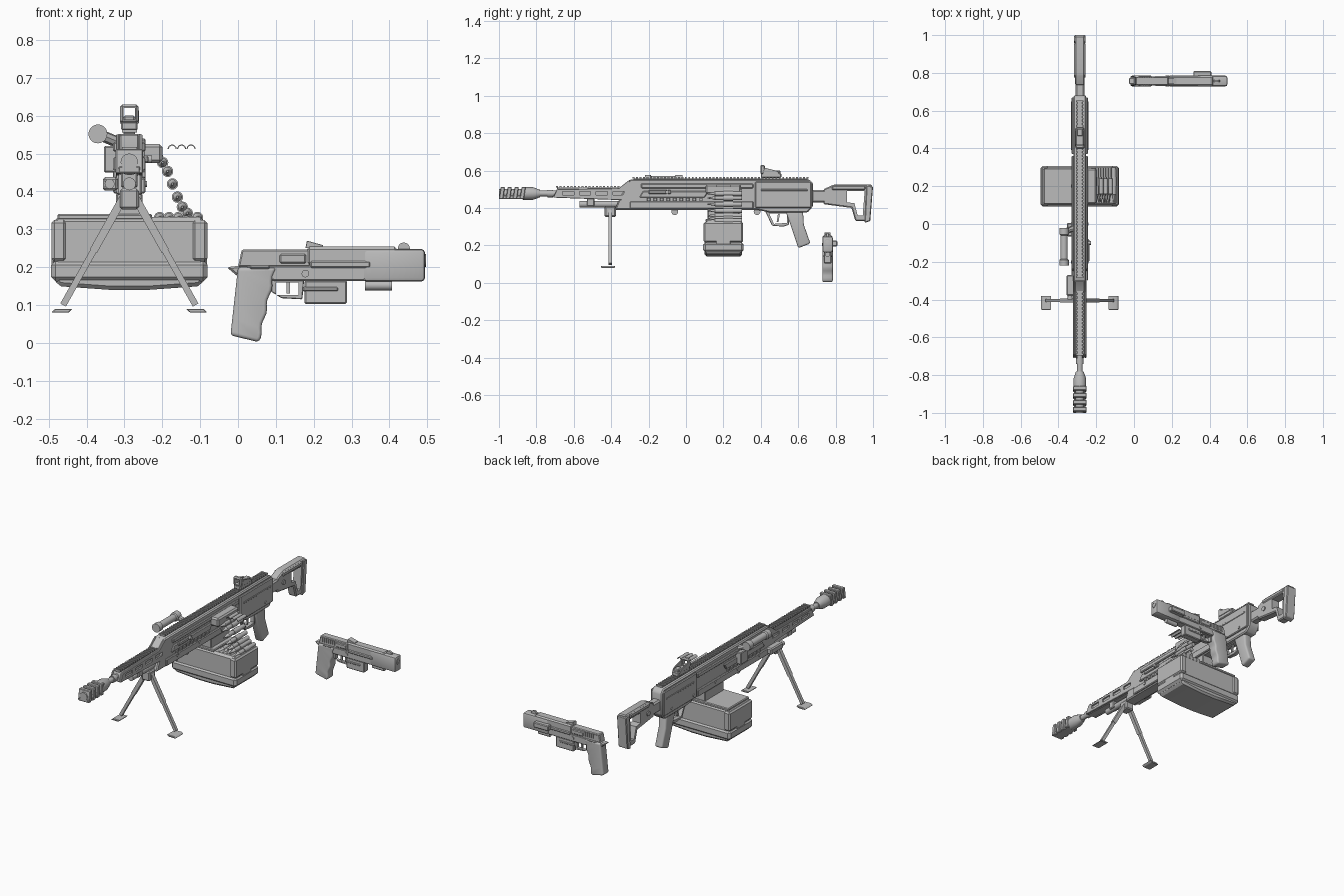
import bpy, bmesh, math
from mathutils import Vector, Matrix

cube = bpy.data.objects.get("Cube")
if cube:
    bpy.data.objects.remove(cube)

grey = bpy.data.materials.new("plain grey")
grey.use_nodes = True
grey.diffuse_color = (.5, .5, .5, 1)
grey.node_tree.nodes["Principled BSDF"].inputs["Base Color"].default_value = grey.diffuse_color

origin = Vector((-.287, 0, 0))
parts = []


def finish(name, bm, bevel=0, steps=1):
    """Chamfer the corners and turn the mesh into an object."""
    bmesh.ops.recalc_face_normals(bm, faces=bm.faces[:])
    if bevel:
        corners = [edge for edge in bm.edges if edge.calc_face_angle(0) > .3]
        bmesh.ops.bevel(bm, geom=corners, offset=bevel, segments=steps, profile=.5,
                        affect='EDGES', clamp_overlap=True)
    mesh = bpy.data.meshes.new(name)
    bm.to_mesh(mesh)
    bm.free()
    mesh.materials.append(grey)
    obj = bpy.data.objects.new(name, mesh)
    obj.location = origin
    bpy.context.collection.objects.link(obj)
    parts.append(obj)
    return obj


def block(name, size, start, end=None, count=1, bevel=.004):
    """One box, or an even row of boxes from start to end."""
    bm = bmesh.new()
    first, last = Vector(start), Vector(end or start)
    for i in range(count):
        middle = first.lerp(last, i / max(count - 1, 1))
        bmesh.ops.create_cube(bm, size=1, matrix=Matrix.Translation(middle) @ Matrix.Diagonal((*size, 1)))
    return finish(name, bm, bevel)


def quad(left, right, low, high, lean=0):
    return [(left, low), (right, low), (right + lean, high), (left + lean, high)]


def along(axis, t, u, v):
    co = [u, v]
    co.insert(axis, t)
    return Vector(co)


def skin(bm, rings):
    """Join closed rings of points and cap both ends."""
    rings = [[bm.verts.new(co) for co in ring] for ring in rings]
    for a, b in zip(rings, rings[1:]):
        for i in range(len(a)):
            bm.faces.new((a[i - 1], a[i], b[i], b[i - 1]))
    bm.faces.new(rings[0])
    bm.faces.new(rings[-1])


def plate(name, outline, width, axis=0, bevel=.004, steps=1, holes=()):
    """Extrude an outline: a single width is centred, a pair is an inner and outer layer on both sides."""
    bm = bmesh.new()
    if isinstance(width, tuple):
        layers = [[side * w for w in width] for side in (-1, 1)]
    else:
        layers = [[-width, width]]
    for layer in layers:
        skin(bm, [[along(axis, t, u, v) for u, v in outline] for t in layer])
    obj = finish(name, bm, bevel, steps)
    for hole in holes:
        cutter = plate("cutter", hole, .1, axis, bevel=0)
        mod = obj.modifiers.new("hole", 'BOOLEAN')
        mod.operation, mod.object = 'DIFFERENCE', cutter
        bpy.context.view_layer.update()
        graph = bpy.context.evaluated_depsgraph_get()
        cut = bpy.data.meshes.new_from_object(obj.evaluated_get(graph))
        obj.modifiers.clear()
        obj.data = cut
        parts.remove(cutter)
        bpy.data.objects.remove(cutter)
    return obj


def lathe(name, profile, centre, axis=1, sides=20):
    """Spin (position, radius) pairs round an axis through a centre."""
    bm = bmesh.new()
    turns = [math.tau * i / sides for i in range(sides)]
    skin(bm, [[along(axis, t, r * math.cos(a), r * math.sin(a)) + Vector(centre) for a in turns]
              for t, r in profile])
    return finish(name, bm)


def rod(name, start, end, radius, sides=16):
    a, b = Vector(start), Vector(end)
    place = Matrix.Translation((a + b) / 2) @ (b - a).to_track_quat('Z', 'Y').to_matrix().to_4x4()
    bm = bmesh.new()
    bmesh.ops.create_cone(bm, cap_ends=True, segments=sides, radius1=radius, radius2=radius,
                          depth=(b - a).length, matrix=place @ Matrix.Rotation(math.pi / 4, 4, 'Z'))
    return finish(name, bm)


def rail(name, start, end, z):
    """Flat rail with cross teeth."""
    block(name, (.03, end - start, .01), (0, (start + end) / 2, z), bevel=.002)
    block(name + "_teeth", (.04, .01, .008), (0, start, z + .008), (0, end, z + .008),
          int((end - start) / .018), bevel=0)


# Main lengths and heights of the long piece
TIP, NECK, STEP, REAR = -1, -.71, -.3, .68
BORE, ROOF, FLOOR, TUBE = .477, .552, .39, .42

# Muzzle brake and barrel
lathe("muzzle_core", [(TIP, .023), (-.88, .023), (-.87, .034), (-.82, .034), (-.78, .02)], (0, 0, BORE))
rod("barrel", (0, -.8, BORE), (0, STEP, BORE), .015)
rod("barrel_collar", (0, NECK - .03, BORE), (0, NECK, BORE), .02)
block("muzzle_floor", (.06, .13, .02), (0, TIP + .065, BORE - .02))
for i in range(4):
    y = TIP + i * .037
    plate("muzzle_fin", quad(y, y + .022, BORE - .03, BORE + .035, lean=.01), .036, bevel=.003)

# Handguard with slotted sides, gas tube and front rail
guard = [(NECK, .455), (NECK + .02, .5), (STEP - .06, .505), (STEP, ROOF), (STEP, .44)]
windows = [quad(y, y + .06, .468, .488) for y in (NECK + .05 + i * .09 for i in range(4))]
plate("handguard_core", guard, .026)
plate("handguard_side", guard, (.026, .035), bevel=.002, holes=windows)
rail("front_rail", NECK + .02, STEP - .06, .505)
rod("gas_tube", (0, -.57, TUBE), (0, STEP, TUBE), .017)
block("gas_block", (.044, .04, .06), (0, -.51, .44))

# Receiver with raised side panels
plate("receiver", [(STEP - .08, FLOOR), (STEP - .06, .44), (STEP, ROOF), (REAR - .02, ROOF), (REAR, ROOF - .02),
                   (REAR, .41), (REAR - .03, .375), (.45, .375), (.38, FLOOR)], .034, bevel=.006)
panels = {"rear": quad(.37, REAR - .01, .4, .54), "lower": quad(STEP, .36, .395, .435),
          "middle": quad(-.25, .1, .455, .49, lean=.02), "upper": quad(-.24, .36, .505, .53)}
for label, panel in panels.items():
    plate(label + "_side_panel", panel, (.03, .043))
plate("panel_bar", quad(.4, .65, .49, .5), (.04, .046), bevel=.002)
for side in (-.038, .038):
    block("side_ribs", (.01, .018, .018), (side, -.2, .445), (side, .08, .445), 9, bevel=.002)
for i in range(5):
    y = -.2 + i * .2
    rod("cross_pin", (-.047, y, TUBE), (.047, y, TUBE), .008)
rail("top_rail", STEP + .02, REAR - .03, ROOF)
for y in (-.06, .38):
    rod("sling_ring", (-.008, y, FLOOR - .01), (.008, y, FLOOR - .01), .018)

# Carry handle, side module and charging handle
handle = Vector((-.083, -.12, ROOF))
lathe("carry_handle", [(-.1, .025), (-.07, .025), (-.065, .019), (.06, .019), (.065, .025), (.1, .025)], handle)
rod("handle_arm", handle + Vector((0, .08, 0)), (-.02, -.02, .525), .015, sides=8)
block("side_cover", (.04, .07, .07), (-.047, -.03, .485))
block("laser_body", (.04, .11, .036), (-.05, -.325, TUBE), bevel=.006)
rod("laser_lens", (-.052, -.4, TUBE), (-.052, -.37, TUBE), .013)
block("charging_slide", (.015, .12, .02), (.043, -.14, .485))
rod("charging_knob", (.04, -.1, .485), (.06, -.1, .485), .01)

# Optic
block("sight_base", (.044, .11, .024), (0, .455, .573))
plate("sight_hood", quad(-.024, .024, .58, .63), .012, axis=1, bevel=.006,
      holes=[quad(-.015, .015, .59, .62)])
parts[-1].location.y = .41
plate("sight_wing", [(.41, .58), (.5, .58), (.49, .597), (.42, .615)], (.019, .025), bevel=.001)
block("sight_emitter", (.03, .04, .02), (0, .485, .59))

# Ammunition box
CRATE = .2
block("ammo_box_body", (.4, .2, .14), (0, CRATE, .262), bevel=.012)
block("ammo_box_band", (.414, .216, .055), (0, CRATE, .19), bevel=.012)
plate("ammo_box_floor", [(-.2, .18), (.2, .18), (.19, .15), (.05, .14), (-.05, .14), (-.19, .15)], .1, axis=1, bevel=.01)
parts[-1].location.y = CRATE
for side in (-1, 1):
    block("ammo_box_end", (.04, .212, .11), (side * .186, CRATE, .27), bevel=.008)
    block("ammo_box_latch", (.01, .08, .06), (side * .2, CRATE, .22))
block("ammo_box_lid", (.25, .19, .016), (-.065, CRATE, .333))
block("ammo_box_neck", (.07, .17, .07), (0, CRATE, .36))

# Cartridges in the box and on the belt, feed block and spent links
boxed = [(.08 + i * .025, .331) for i in range(5)]
belt = [(.075 + i * .013, .49 - i * .024 + .012 * math.sin(i)) for i in range(7)]
for x, z in boxed + belt:
    lathe("cartridge", [(-.085, .003), (-.05, .008), (-.045, .012), (.1, .012)], (x, CRATE, z), sides=14)
    rod("belt_link", (x, CRATE, z), (x, CRATE + .05, z), .015)
block("feed_block", (.055, .19, .05), (.06, CRATE, .5), bevel=.008)
sweep = [math.pi * i / 8 for i in range(9)]
arch = [(.012 * math.cos(a), .012 * math.sin(a)) for a in sweep]
arch += [(u * .75, v * .75) for u, v in reversed(arch)]
for i in range(3):
    plate("spent_link", arch, .04, axis=1, bevel=0)
    parts[-1].location += Vector((.113 + i * .025, CRATE, .512))

# Trigger group and rear grip
plate("trigger_guard", [(.42, FLOOR), (.55, FLOOR), (.55, .31), (.52, .3), (.46, .305)], .012, bevel=.002,
      holes=[[(.445, .37), (.54, .37), (.54, .32), (.47, .315)]])
plate("trigger", quad(.485, .495, .325, FLOOR, lean=.01), .005, bevel=0)
plate("rear_grip", [(.53, FLOOR), (.625, FLOOR), (.63, .31), (.665, .21), (.6, .185), (.555, .32)],
      .024, bevel=.01, steps=3)

# Stock
block("stock_joint", (.048, .1, .065), (0, .715, .462), bevel=.008)
plate("stock", [(.735, .5), (.79, .525), (.995, .525), (.98, .33), (.905, .33), (.885, .4), (.735, .42)], .025, bevel=.006,
      holes=[[(.86, .49), (.955, .49), (.945, .36), (.918, .36), (.9, .425), (.86, .43)]])
plate("butt_pad", [(.965, .52), (1, .515), (.985, .33), (.955, .32)], .03)
block("stock_cheek", (.06, .18, .025), (0, .87, .507), bevel=.006)
rod("stock_button", (-.03, .79, .46), (.03, .79, .46), .014)

# Bipod
YOKE = -.405
block("bipod_yoke", (.05, .06, .055), (0, YOKE, .38), bevel=.006)
for side in (-1, 1):
    hip, foot = Vector((side * .015, YOKE, .385)), Vector((side * .175, YOKE, .1))
    rod("bipod_leg", hip, foot, .012, sides=4)
    rod("bipod_sleeve", hip, hip.lerp(foot, .5), .015, sides=4)
    plate("bipod_foot", [(side * x, z) for x, z in quad(.16, .206, .08, .09, lean=-.01)], .037, axis=1, bevel=.002)
    parts[-1].location.y = YOKE - .012

# Sidearm grip with finger grooves
origin = Vector((0, .757, 0))
heights = [i / 16 for i in range(17)]
back = [(-.02 + .02 * t, .02 + .18 * t) for t in heights]
front = [(.055 + .045 * t + .003 * math.sin(t * 20), .002 + .198 * t) for t in heights]
plate("sidearm_grip", back + front[::-1], .028, axis=1, bevel=.01, steps=3)
plate("sidearm_tail", [(-.03, .2), (0, .175), (.06, .18), (.06, .21)], .018, axis=1, bevel=.005)

# Sidearm frame, trigger and slide
DECK = .205
plate("sidearm_frame", [(.04, .175), (.1, .163), (.36, .163), (.36, DECK), (.02, DECK)], .024, axis=1)
plate("sidearm_guard", [(.088, .17), (.175, .17), (.17, .115), (.115, .118), (.088, .135)], .01, axis=1, bevel=.002,
      holes=[quad(.1, .16, .126, .16)])
plate("sidearm_trigger", quad(.128, .138, .13, .17), .005, axis=1, bevel=0)
plate("rear_slide", quad(0, .19, DECK - .005, .247, lean=.01), .022, axis=1)
block("slide_grooves", (.007, .05, .025), (.025, 0, .228), (.1, 0, .228), 7, bevel=0)
block("slide_bridge", (.07, .052, .025), (.145, 0, .222))
plate("upper_slide", quad(.182, .42, DECK, .254), .026, axis=1, bevel=.007)
plate("slide_strip", quad(.19, .35, .198, .216), (.02, .03), axis=1)
plate("frame_lever", quad(.03, .085, .195, DECK), (.02, .03), axis=1)
rod("frame_pin", (.178, -.028, .183), (.178, .028, .183), .01)
plate("barrel_shroud", quad(.33, .494, .162, .248), .028, axis=1, bevel=.01, steps=2)
lathe("sidearm_muzzle", [(.47, .017), (.496, .017), (.496, .011), (.48, .011)], (0, 0, .218), axis=0)
plate("rear_sight", [(.178, .25), (.182, .27), (.225, .258), (.225, .25)], .016, axis=1, bevel=.001)
lathe("front_sight", [(-.006, .016), (.006, .016)], (.438, 0, .249))

# Sidearm attachments
plate("under_module", quad(.175, .288, .103, .165), .02, axis=1)
block("module_ledge", (.095, .046, .013), (.218, 0, .142))
rod("small_light", (.335, 0, .152), (.407, 0, .152), .013)
block("side_attachment", (.095, .032, .03), (.362, .036, .21))

# Smooth shading with crisp edges
bpy.ops.object.select_all(action='DESELECT')
for obj in parts:
    obj.select_set(True)
bpy.context.view_layer.objects.active = parts[0]
bpy.ops.object.shade_smooth_by_angle(angle=math.radians(32))
